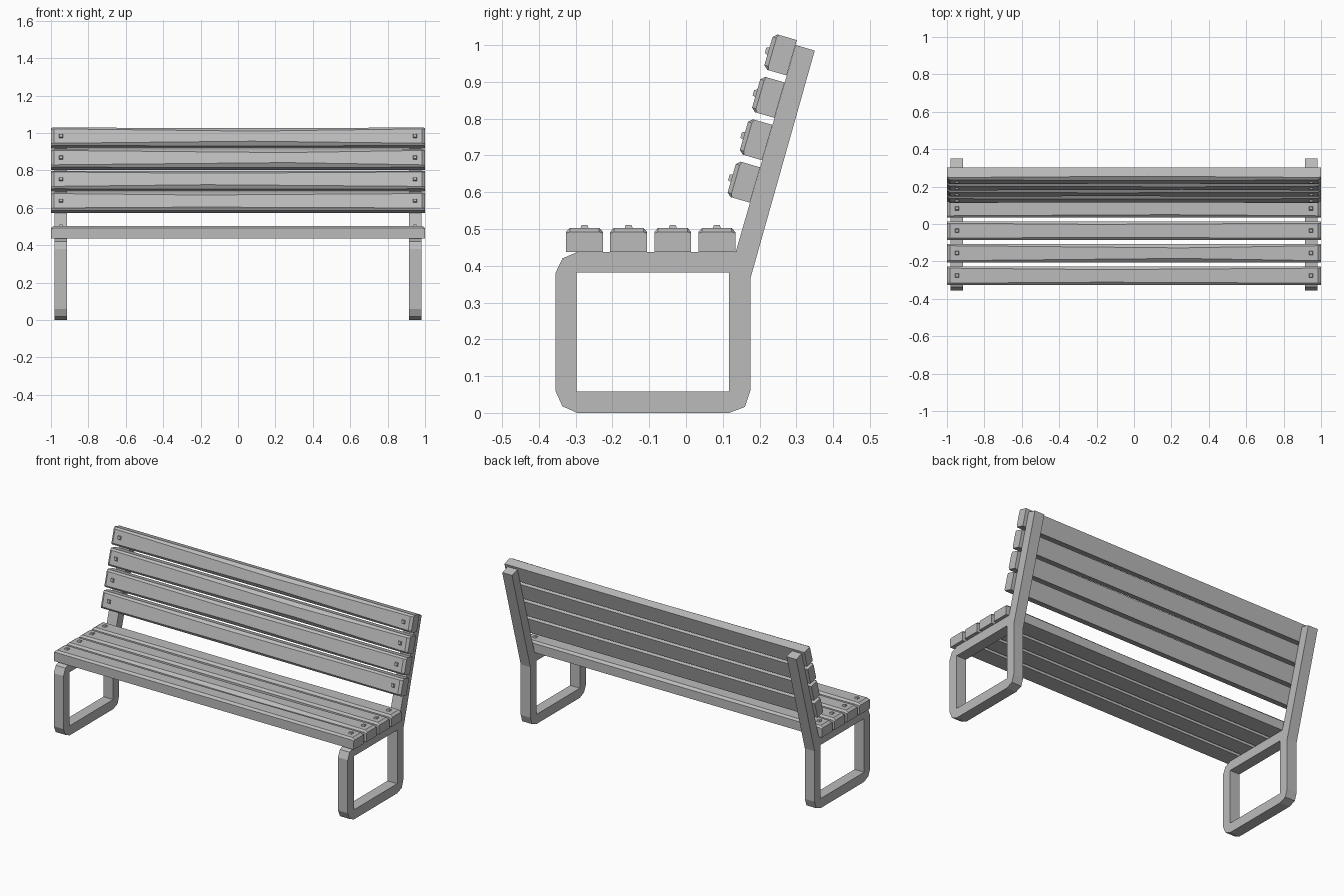
import bpy, bmesh, random
from math import radians, pi, cos, sin
from mathutils import Matrix, Vector

random.seed(4)
cube = bpy.data.objects.get("Cube")
if cube:
    bpy.data.objects.remove(cube)

# One plain grey for the whole bench
grey = bpy.data.materials.new("plain grey")
grey.use_nodes = True
GREY = (0.5, 0.5, 0.5, 1)
grey.diffuse_color = GREY
grey.node_tree.nodes["Principled BSDF"].inputs["Base Color"].default_value = GREY


def finish(name, bm, matrix=Matrix()):
    bmesh.ops.recalc_face_normals(bm, faces=bm.faces)
    mesh = bpy.data.meshes.new(name)
    bm.to_mesh(mesh)
    bm.free()
    mesh.materials.append(grey)
    obj = bpy.data.objects.new(name, mesh)
    obj.matrix_world = matrix
    bpy.context.collection.objects.link(obj)
    return obj


# Side frame: outer outline (y, z) with a rectangular opening
OUTER = [(-0.355, 0.06), (-0.336, 0.018), (-0.296, 0), (0.117, 0), (0.16, 0.016),
         (0.175, 0.06), (0.175, 0.365), (0.35, 0.985), (0.298, 1.0),
         (0.135, 0.437), (-0.296, 0.437), (-0.336, 0.42), (-0.355, 0.38)]
HOLE = [(-0.297, 0.058), (0.117, 0.058), (0.117, 0.381), (-0.297, 0.381)]


def side_frame(name, x0, x1):
    bm = bmesh.new()
    edges = []
    for loop in (OUTER, HOLE):
        verts = [bm.verts.new((x0, y, z)) for y, z in loop]
        edges += [bm.edges.new((a, b)) for a, b in zip(verts, verts[1:] + verts[:1])]
    bmesh.ops.triangle_fill(bm, edges=edges, use_beauty=True)
    out = bmesh.ops.extrude_face_region(bm, geom=bm.faces[:])
    moved = [g for g in out["geom"] if isinstance(g, bmesh.types.BMVert)]
    bmesh.ops.translate(bm, verts=moved, vec=(x1 - x0, 0, 0))
    finish(name, bm)


side_frame("left_frame", 0.915, 0.98)
side_frame("right_frame", -0.98, -0.915)


# Slat: lofted plank with unevenly worn upper edges and chamfered ends
def slat(name, matrix):
    bm = bmesh.new()
    half, top = 0.05, 0.066
    bend = random.uniform(-0.3, 0.3)
    rings = []
    for x in (-1, -0.985, bend, 0.985, 1):
        end = abs(x) == 1
        worn = x == bend
        crown = top - 0.011 if end else top
        pts = [(-half, 0)]
        for side in (-1, 1):
            cut = random.uniform(0.014, 0.024) if worn else 0.01
            drop = cut * 0.8 if worn else 0.011
            shoulder = (side * half, top - drop - (0.004 if end else 0))
            edge = (side * (half - cut), crown)
            pts += [shoulder, edge] if side < 0 else [edge, shoulder]
        pts.append((half, 0))
        rings.append([bm.verts.new((x, y, z)) for y, z in pts])
    for a, b in zip(rings, rings[1:]):
        for i in range(len(a)):
            j = (i + 1) % len(a)
            bm.faces.new((a[i], a[j], b[j], b[i]))
    bm.faces.new(rings[0])
    bm.faces.new(rings[-1])
    finish(name, bm, matrix)


# Square bolt heads near both ends of a slat
def bolts(name, matrix):
    bm = bmesh.new()
    for x in (-0.947, 0.947):
        place = Matrix.Translation((x, 0, 0.069)) @ Matrix.Rotation(pi / 4, 4, "Z")
        bmesh.ops.create_cone(bm, cap_ends=True, segments=4, radius1=0.016,
                              radius2=0.011, depth=0.01, matrix=place)
    finish(name, bm, matrix)


def plank(label, n, y, z, angle):
    matrix = Matrix.Translation((0, y, z)) @ Matrix.Rotation(angle, 4, "X")
    slat(f"{label}_slat_{n}", matrix)
    bolts(f"{label}_bolts_{n}", matrix)


# Seat and backrest, four planks each
LEAN = radians(73.9)
for i in range(4):
    plank("seat", i + 1, -0.276 + 0.12 * i, 0.437, 0)
    along = 0.19 + 0.12 * i
    plank("back", i + 1, 0.135 + along * cos(LEAN), 0.437 + along * sin(LEAN), LEAN)
